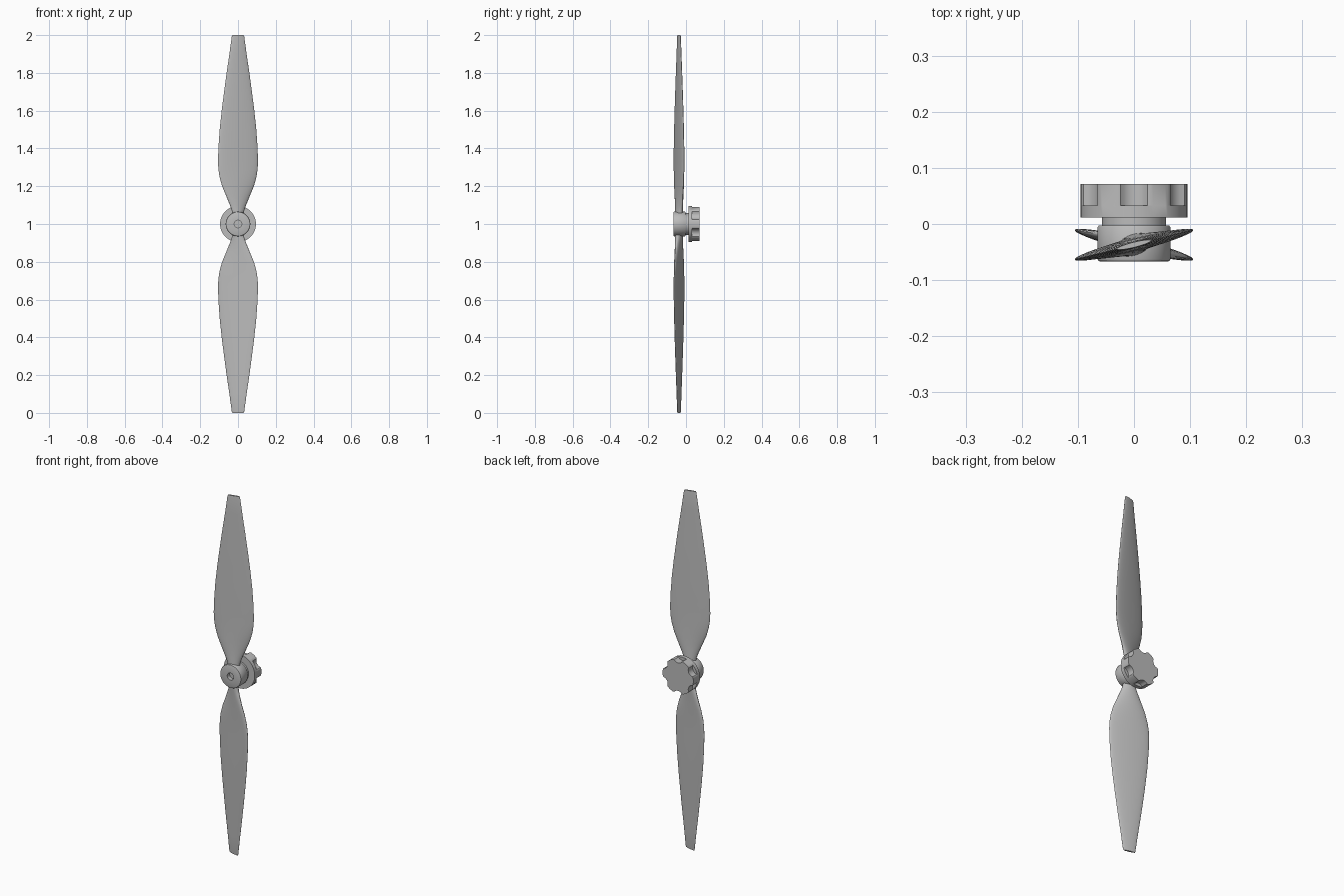
import bpy, bmesh
from math import sin, cos, pi, radians, sqrt

cube = bpy.data.objects.get("Cube")
if cube:
    bpy.data.objects.remove(cube, do_unlink=True)

grey = bpy.data.materials.new("plain grey")
grey.use_nodes = True
colour = (0.5, 0.5, 0.5, 1)
grey.diffuse_color = colour
grey.node_tree.nodes["Principled BSDF"].inputs["Base Color"].default_value = colour


def loft(name, rings):
    """Skin a list of equal-length rings and cap both ends."""
    bm = bmesh.new()
    loops = [[bm.verts.new(p) for p in ring] for ring in rings]
    n = len(loops[0])
    for a, b in zip(loops, loops[1:]):
        for i in range(n):
            j = (i + 1) % n
            bm.faces.new((a[i], a[j], b[j], b[i]))
    bm.faces.new(loops[0])
    bm.faces.new(loops[-1])
    bmesh.ops.recalc_face_normals(bm, faces=bm.faces)
    mesh = bpy.data.meshes.new(name)
    bm.to_mesh(mesh)
    bm.free()
    mesh.materials.append(grey)
    obj = bpy.data.objects.new(name, mesh)
    bpy.context.collection.objects.link(obj)
    bpy.ops.object.select_all(action='DESELECT')
    obj.select_set(True)
    bpy.context.view_layer.objects.active = obj
    bpy.ops.object.shade_smooth_by_angle(angle=radians(35))
    return obj


def ring(radius, y, steps=120):
    """Ring about the shaft; radius is a number or a function of angle."""
    pts = []
    for i in range(steps):
        a = 2 * pi * i / steps
        r = radius(a) if callable(radius) else radius
        pts.append((r * cos(a), y, 1 + r * sin(a)))
    return pts


# Hub with a blind shaft hole in front and a narrower neck behind
hub_profile = [(0.02, -0.045), (0.02, -0.067), (0.060, -0.067), (0.0635, -0.0655),
               (0.065, -0.062), (0.065, -0.006), (0.063, -0.003), (0.057, -0.003),
               (0.057, 0.014)]
loft("hub", [ring(r, y) for r, y in hub_profile])

# Knob: full flange in front, six scooped finger grips behind
KNOB = 0.095
SCOOP, SCOOP_AT = 0.0306, 0.1086


def grip(a):
    t = (a % (pi / 3)) - pi / 6
    inside = SCOOP ** 2 - (SCOOP_AT * sin(t)) ** 2
    if inside <= 0:
        return KNOB
    return min(KNOB, SCOOP_AT * cos(t) - sqrt(inside))


loft("knob", [ring(KNOB, 0.012), ring(KNOB, 0.033), ring(grip, 0.033), ring(grip, 0.071)])

# Blade stations: distance from shaft, half chord, thickness, twist in degrees
STATIONS = [(0.03, 0.030, 0.040, 20), (0.07, 0.034, 0.036, 20), (0.10, 0.045, 0.032, 19),
            (0.15, 0.066, 0.028, 17), (0.20, 0.087, 0.026, 15), (0.25, 0.101, 0.024, 14),
            (0.29, 0.107, 0.023, 14), (0.33, 0.109, 0.022, 14), (0.40, 0.107, 0.022, 14),
            (0.50, 0.100, 0.020, 14), (0.60, 0.089, 0.019, 14), (0.70, 0.076, 0.017, 14),
            (0.80, 0.062, 0.015, 14), (0.90, 0.047, 0.013, 14), (0.993, 0.034, 0.011, 14),
            (1.0, 0.031, 0.009, 14)]


def section(side, dist, half, thick, twist):
    """Twisted elliptical section; side is 1 for up, -1 for down."""
    t = radians(twist)
    pts = []
    for i in range(40):
        a = 2 * pi * i / 40
        u, v = half * cos(a), thick / 2 * sin(a)
        x, y = u * cos(t) - v * sin(t), u * sin(t) + v * cos(t)
        pts.append((side * x, y - 0.037, 1 + side * dist))
    return pts


for name, side in (("upper_blade", 1), ("lower_blade", -1)):
    loft(name, [section(side, *s) for s in STATIONS])
